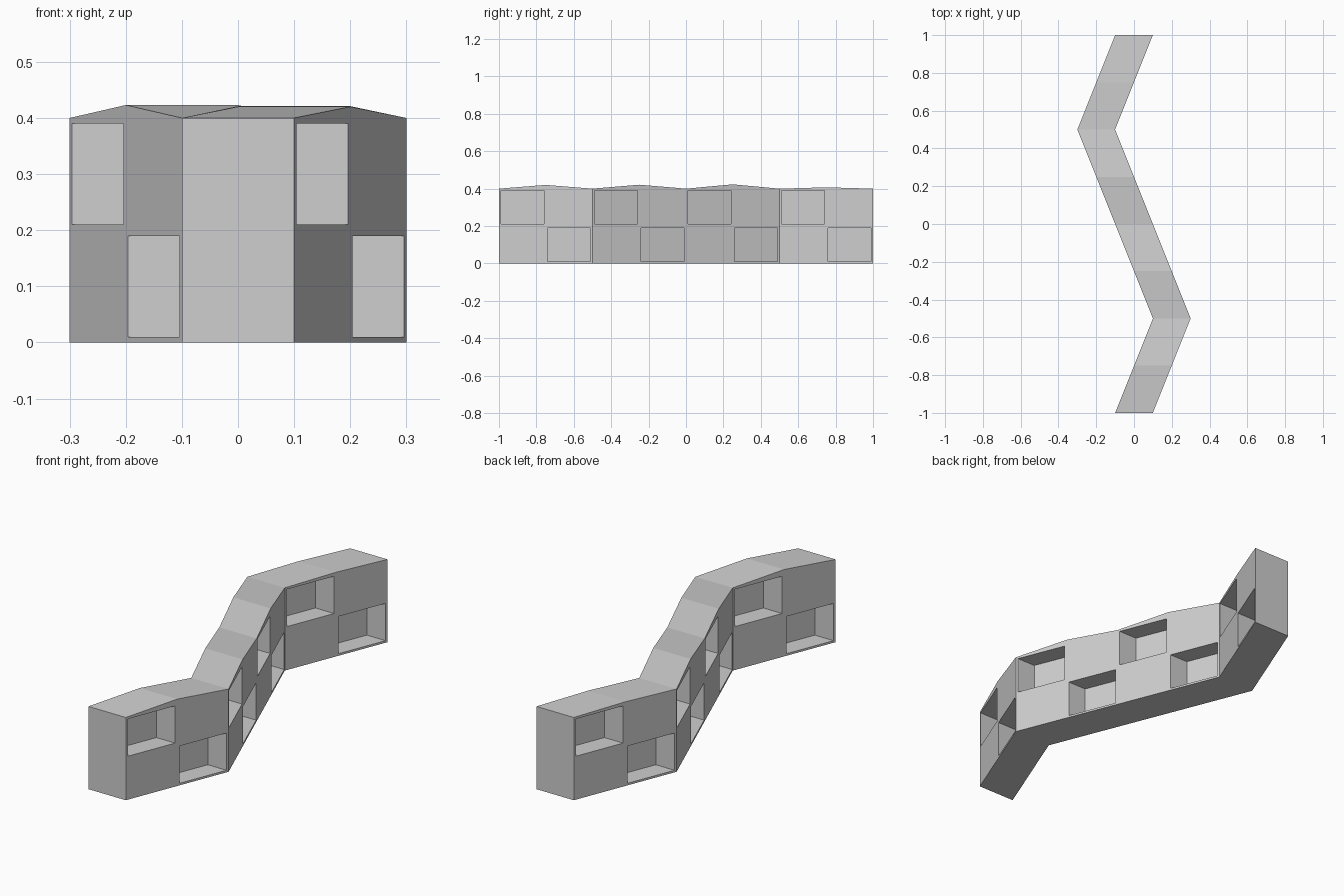
import bpy
import bmesh

if "Cube" in bpy.data.objects:
    bpy.data.objects.remove(bpy.data.objects["Cube"], do_unlink=True)

HALF_WIDTH = 0.1
HEIGHT = 0.4
CELL = 0.25      # column length along y
GAP = 0.01       # wall around each cubby
DEPTH = 0.1      # cubby depth along x

grey = bpy.data.materials.new("light_grey")
grey.use_nodes = True
colour = (0.62, 0.62, 0.62, 1)
grey.diffuse_color = colour
grey.node_tree.nodes["Principled BSDF"].inputs["Base Color"].default_value = colour


def centre_x(y):
    """Zigzag centre line, sheared along x."""
    if y < -0.5:
        return 0.4 * (y + 1)
    if y > 0.5:
        return 0.4 * (y - 1)
    return -0.4 * y


def make_object(name, bm):
    bmesh.ops.recalc_face_normals(bm, faces=bm.faces)
    mesh = bpy.data.meshes.new(name)
    bm.to_mesh(mesh)
    bm.free()
    mesh.materials.append(grey)
    obj = bpy.data.objects.new(name, mesh)
    bpy.context.collection.objects.link(obj)
    return obj


def loft(bm, sections):
    """Join four-cornered sections into a closed prism."""
    rings = [[bm.verts.new(p) for p in s] for s in sections]
    for a, b in zip(rings, rings[1:]):
        for i in range(4):
            j = (i + 1) % 4
            bm.faces.new((a[i], a[j], b[j], b[i]))
    bm.faces.new(rings[0])
    bm.faces.new(rings[-1])


def section(y, x0, x1, z0, z1):
    c = centre_x(y)
    return [(c + x0, y, z0), (c + x1, y, z0), (c + x1, y, z1), (c + x0, y, z1)]


# Zigzag wall with a gently peaked top over each segment
peaks = {1: 0.42, 3: 0.421, 5: 0.423, 7: 0.407}
bm = bmesh.new()
loft(bm, [section(-1 + i * CELL, -HALF_WIDTH, HALF_WIDTH, 0, peaks.get(i, HEIGHT))
          for i in range(9)])
wall = make_object("zigzag_shelf_wall", bm)

# Cubbies in a checkerboard, opening alternately to either side
bm = bmesh.new()
for col in range(8):
    for row in range(2):
        y0 = -1 + col * CELL
        z0 = row * HEIGHT / 2
        outward = 1 if (col + row) % 2 else -1
        x0, x1 = sorted((outward * (HALF_WIDTH - DEPTH), outward * (HALF_WIDTH + 0.05)))
        loft(bm, [section(y, x0, x1, z0 + GAP, z0 + HEIGHT / 2 - GAP)
                  for y in (y0 + GAP, y0 + CELL - GAP)])
cutter = make_object("cubby_cutter", bm)
cutter.hide_render = True

# Carve the cubbies and drop the helper
cut = wall.modifiers.new("cubbies", 'BOOLEAN')
cut.operation = 'DIFFERENCE'
cut.solver = 'EXACT'
cut.object = cutter
bpy.context.view_layer.objects.active = wall
bpy.ops.object.modifier_apply(modifier=cut.name)
bpy.data.objects.remove(cutter, do_unlink=True)
